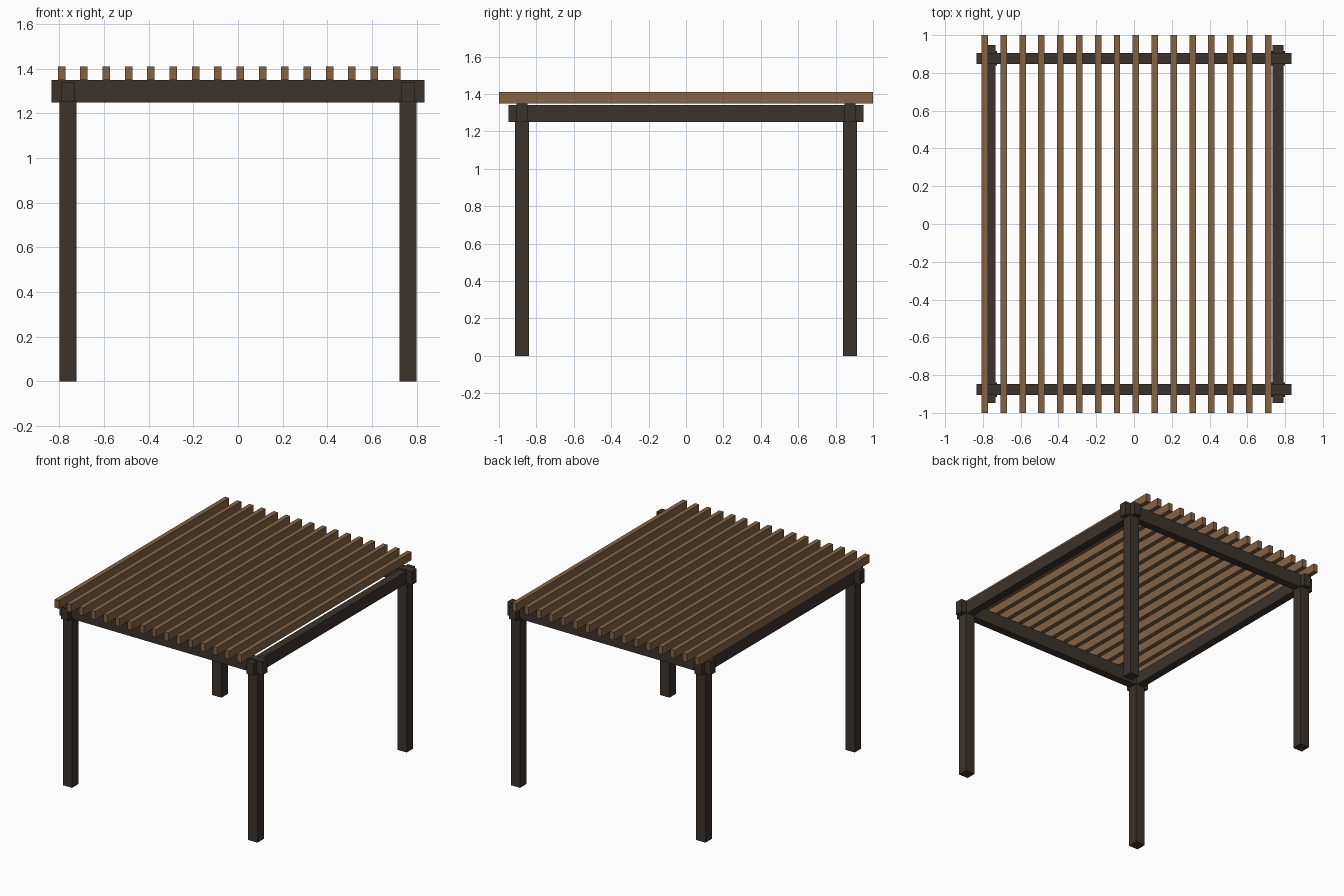
import bpy

if "Cube" in bpy.data.objects:
    bpy.data.objects.remove(bpy.data.objects["Cube"])


def material(name, color):
    m = bpy.data.materials.new(name)
    m.diffuse_color = (*color, 1)
    m.use_nodes = True
    m.node_tree.nodes["Principled BSDF"].inputs["Base Color"].default_value = m.diffuse_color
    return m


def box(name, center, size, mat):
    bpy.ops.mesh.primitive_cube_add(size=1, location=center)
    ob = bpy.context.object
    ob.name = name
    ob.scale = size
    bpy.ops.object.transform_apply(location=False, rotation=False, scale=True)
    ob.data.materials.append(mat)
    return ob


dark = material("dark_wood", (0.045, 0.033, 0.025))
light = material("light_wood", (0.23, 0.125, 0.06))

POST_X, POST_Y = 0.762, 0.877

# Corner posts
for sx, side in ((-1, "left"), (1, "right")):
    for sy, end in ((-1, "front"), (1, "back")):
        box(f"{end}_{side}_post", (sx * POST_X, sy * POST_Y, 0.63),
            (0.076, 0.076, 1.26), dark)

# Front and back beams
for sy, end in ((-1, "front"), (1, "back")):
    box(f"{end}_beam", (0, sy * POST_Y, 1.30), (1.67, 0.058, 0.10), dark)

# Side beams, slightly lower than the front and back ones
for sx, side in ((-1, "left"), (1, "right")):
    box(f"{side}_beam", (sx * POST_X, 0, 1.296), (0.058, 1.896, 0.09), dark)

# Roof slats
for i in range(16):
    box(f"roof_slat_{i + 1}", (-0.79 + 0.1 * i, 0, 1.38),
        (0.034, 2.0, 0.06), light)
